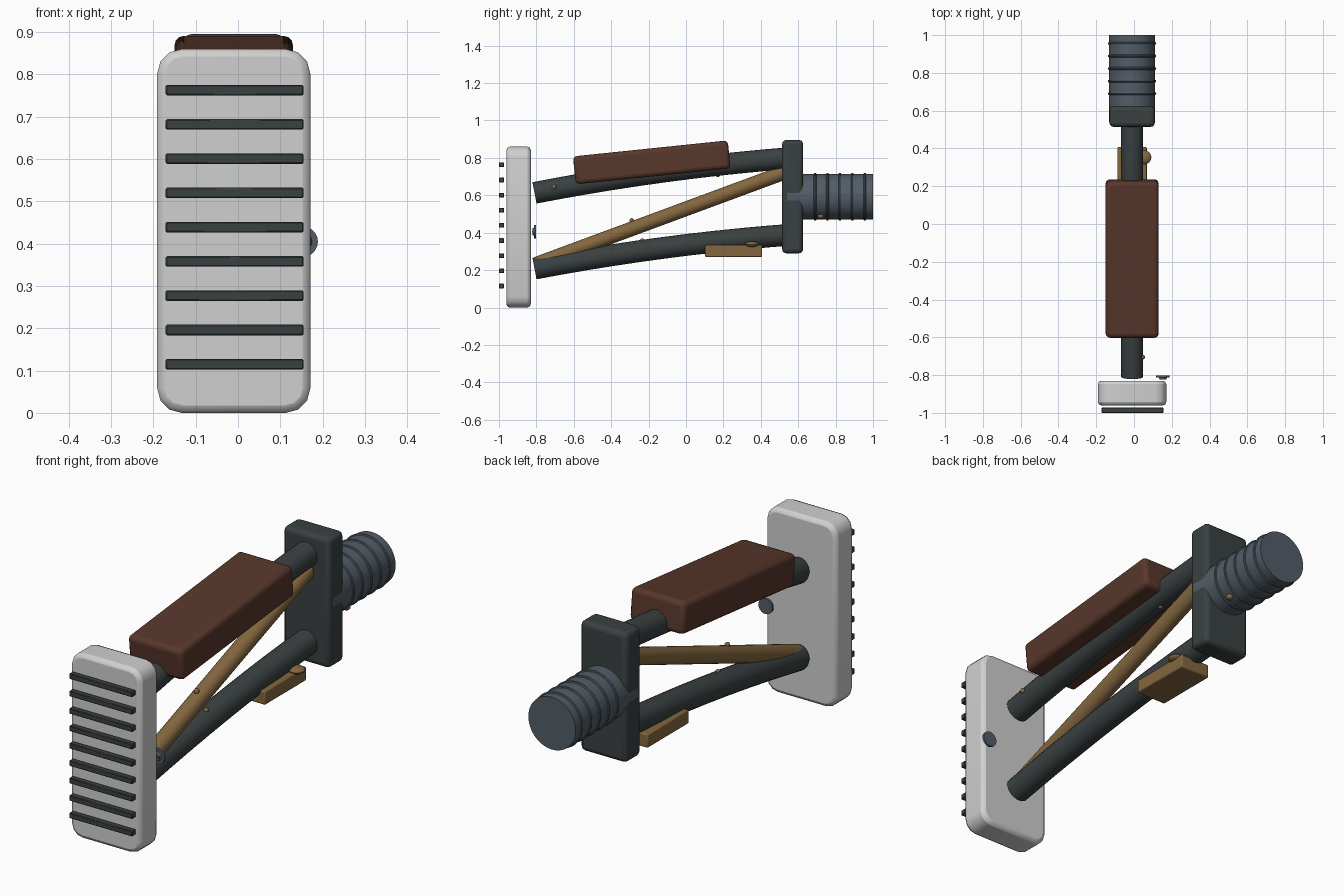
import bpy, bmesh, math
from mathutils import Vector, Matrix

if "Cube" in bpy.data.objects:
    bpy.data.objects.remove(bpy.data.objects["Cube"])

CX = -0.01  # centre line of the body


def mat(name, rgb):
    m = bpy.data.materials.new(name)
    m.diffuse_color = (*rgb, 1)
    m.use_nodes = True
    m.node_tree.nodes["Principled BSDF"].inputs["Base Color"].default_value = m.diffuse_color
    return m


PAD = mat("light grey", (0.63, 0.63, 0.63))
DARK = mat("charcoal", (0.042, 0.052, 0.052))
STEEL = mat("blue grey", (0.085, 0.11, 0.135))
LEATHER = mat("dark brown", (0.098, 0.038, 0.024))
BRASS = mat("bronze", (0.23, 0.135, 0.05))


def finish(name, bm, m, bevel=0, segs=2):
    bmesh.ops.recalc_face_normals(bm, faces=bm.faces)
    me = bpy.data.meshes.new(name)
    bm.to_mesh(me)
    bm.free()
    me.materials.append(m)
    ob = bpy.data.objects.new(name, me)
    bpy.context.collection.objects.link(ob)
    if bevel:
        b = ob.modifiers.new("Bevel", 'BEVEL')
        b.width, b.segments, b.limit_method = bevel, segs, 'ANGLE'
        b.angle_limit = math.radians(40)
    bpy.ops.object.select_all(action='DESELECT')
    bpy.context.view_layer.objects.active = ob
    ob.select_set(True)
    bpy.ops.object.shade_smooth_by_angle(angle=math.radians(35))
    return ob


def box(name, c, size, m, bevel=0.0, segs=2, tilt=0):
    bm = bmesh.new()
    bmesh.ops.create_cube(bm, size=1, matrix=Matrix.Translation(c)
                          @ Matrix.Rotation(tilt, 4, 'X') @ Matrix.Diagonal((*size, 1)))
    return finish(name, bm, m, bevel, segs)


def cyl_y(name, x, z, y0, y1, r0, r1, m, n=32):
    bm = bmesh.new()
    bmesh.ops.create_cone(bm, cap_ends=True, segments=n, radius1=r0, radius2=r1, depth=y1 - y0,
                          matrix=Matrix.Translation((x, (y0 + y1) / 2, z))
                          @ Matrix.Rotation(-math.pi / 2, 4, 'X'))
    return finish(name, bm, m)


def dome(name, c, radii, m):
    bm = bmesh.new()
    bmesh.ops.create_uvsphere(bm, u_segments=16, v_segments=8, radius=1,
                              matrix=Matrix.Translation(c) @ Matrix.Diagonal((*radii, 1)))
    return finish(name, bm, m)


def tube(name, a, b, r, m, bow=0.0, steps=10, n=24):
    """Round tube in the y-z plane from a to b, bowed upwards."""
    bm, rings = bmesh.new(), []
    for i in range(steps + 1):
        t = i / steps
        y = a[0] + (b[0] - a[0]) * t
        z = a[1] + (b[1] - a[1]) * t + 4 * bow * t * (1 - t)
        ang = math.atan2(b[1] - a[1] + 4 * bow * (1 - 2 * t), b[0] - a[0])
        up = Vector((0, -math.sin(ang), math.cos(ang)))
        rings.append([bm.verts.new(Vector((CX, y, z)) + Vector((1, 0, 0)) * r * math.cos(k * math.tau / n)
                                   + up * r * math.sin(k * math.tau / n)) for k in range(n)])
    for p, q in zip(rings, rings[1:]):
        for k in range(n):
            bm.faces.new((p[k], p[(k + 1) % n], q[(k + 1) % n], q[k]))
    bm.faces.new(rings[0])
    bm.faces.new(rings[-1])
    return finish(name, bm, m)


# Butt pad: rounded rectangle, extruded and edge-bevelled
bm = bmesh.new()
R, hw, hh, verts = 0.058, 0.181, 0.43, []
for q, (sx, sz) in enumerate([(1, 1), (-1, 1), (-1, -1), (1, -1)]):
    for k in range(4):
        a = math.radians(90 * q + 30 * k)
        verts.append(bm.verts.new((CX + sx * (hw - R) + R * math.cos(a), -0.96,
                                   0.43 + sz * (hh - R) + R * math.sin(a))))
f = bm.faces.new(verts)
ext = bmesh.ops.extrude_face_region(bm, geom=[f])
bmesh.ops.translate(bm, vec=(0, 0.13, 0), verts=[v for v in ext['geom'] if isinstance(v, bmesh.types.BMVert)])
finish("butt_pad", bm, PAD, 0.018, 2)

# Grip ribs in front of the pad
for i in range(9):
    box(f"pad_rib_{i + 1}", (CX + 0.002, -0.986, 0.115 + 0.081 * i), (0.326, 0.028, 0.025), DARK, 0.003, 1)

# Frame tubes, diagonal brace
tube("upper_tube", (-0.81, 0.613), (0.57, 0.80), 0.058, DARK, 0.02)
tube("lower_tube", (-0.81, 0.208), (0.57, 0.39), 0.058, DARK, 0.02)
tube("diagonal_brace", (-0.80, 0.232), (0.56, 0.735), 0.039, BRASS)

# Cheek rest
box("cheek_rest", (CX, -0.183, 0.776), (0.28, 0.832, 0.15), LEATHER, 0.022, 3, math.radians(5.9))

# End bracket and ribbed mounting tube
box("end_bracket", (CX, 0.57, 0.593), (0.24, 0.112, 0.606), DARK, 0.022, 3)
cyl_y("mounting_tube", CX, 0.592, 0.54, 1.0, 0.122, 0.122, STEEL, 40)
for i in range(5):
    y = 0.69 + 0.0665 * i
    bm, n, k = bmesh.new(), 40, 8
    g = [[bm.verts.new((CX + (0.122 + 0.006 * math.cos(b * math.tau / k)) * math.cos(a * math.tau / n),
                        y + 0.007 * math.sin(b * math.tau / k),
                        0.592 + (0.122 + 0.006 * math.cos(b * math.tau / k)) * math.sin(a * math.tau / n)))
          for b in range(k)] for a in range(n)]
    for a in range(n):
        for b in range(k):
            bm.faces.new((g[a][b], g[(a + 1) % n][b], g[(a + 1) % n][(b + 1) % k], g[a][(b + 1) % k]))
    finish(f"tube_ring_{i + 1}", bm, STEEL)

# Lower latch block with thumb button
box("latch_block", (CX, 0.255, 0.302), (0.155, 0.305, 0.064), BRASS, 0.006, 2)
dome("latch_button", (0.055, 0.353, 0.338), (0.037, 0.037, 0.016), BRASS)

# Adjusting screw behind the pad, with slot
cyl_y("screw_head", 0.153, 0.405, -0.812, -0.802, 0.036, 0.036, STEEL, 20)
cyl_y("screw_boss", 0.153, 0.405, -0.822, -0.812, 0.018, 0.022, STEEL, 20)
box("screw_slot", (0.153, -0.8225, 0.405), (0.036, 0.003, 0.008), DARK)

# Small rivets
rivets = [(0.046, -0.705, 0.645), (CX, 0.17, 0.71), (CX, -0.29, 0.465), (0.005, -0.30, 0.395),
          (0.0, -0.235, 0.357), (0.055, 0.72, 0.488)]
for i, c in enumerate(rivets):
    s = 0.018 if i == 5 else 0.012
    dome(f"rivet_{i + 1}", c, (s, s, 0.013), BRASS)
